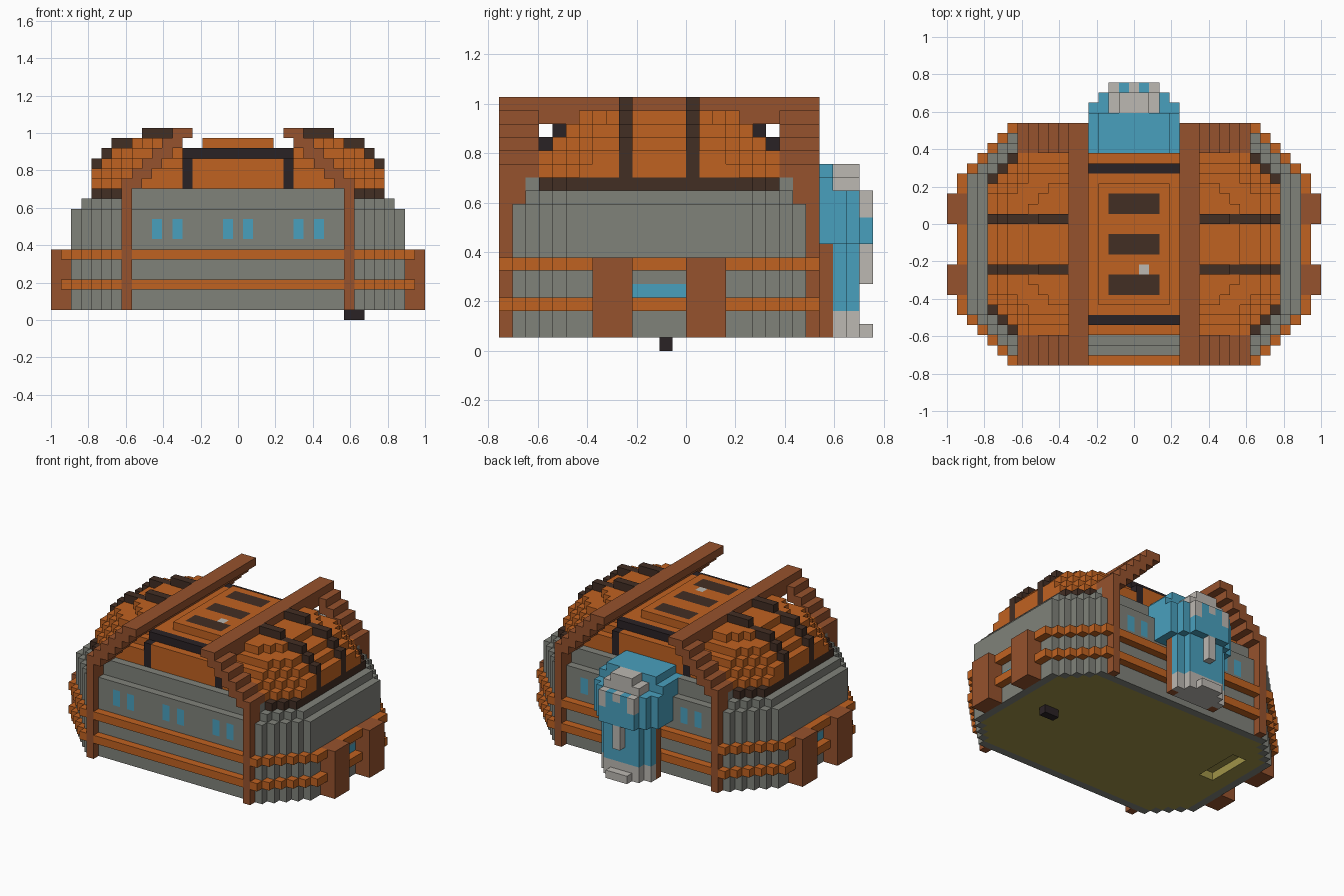
import bpy
import bmesh

cube = bpy.data.objects.get("Cube")
if cube:
    bpy.data.objects.remove(cube, do_unlink=True)

UNIT = 2 / 37          # edge of one block
MID = 11.5             # middle row of the house, front to back
BACK = 23              # last row of the house
blocks = {}            # (column, row, layer) -> part name


def linear(c):
    c /= 255
    return c / 12.92 if c <= 0.04045 else ((c + 0.055) / 1.055) ** 2.4


def material(name, *rgb):
    mat = bpy.data.materials.new(name)
    mat.use_nodes = True
    colour = [linear(c) for c in rgb] + [1]
    mat.diffuse_color = colour
    bsdf = mat.node_tree.nodes["Principled BSDF"]
    bsdf.inputs["Base Color"].default_value = colour
    bsdf.inputs["Roughness"].default_value = 0.9
    return mat


orange = material("orange wood", 192, 98, 33)
brown = material("brown beam", 150, 82, 45)
stone = material("grey stone", 128, 130, 122)
dark = material("dark brown trim", 66, 46, 36)
black = material("black frame", 42, 34, 37)
blue = material("blue", 73, 160, 190)
pale = material("pale grey", 188, 184, 178)
olive = material("olive floor", 160, 148, 72)


def fill(part, xs, ys, zs):
    """Fill inclusive ranges of blocks."""
    for i in range(xs[0], xs[1] + 1):
        for j in range(ys[0], ys[1] + 1):
            for k in range(zs[0], zs[1] + 1):
                blocks[i, j, k] = part


def both(part, xs, ys, zs):
    """Fill a range and its mirror across the centre."""
    fill(part, xs, ys, zs)
    fill(part, (-xs[1], -xs[0]), ys, zs)


def four(part, xs, ys, zs):
    """Fill a range mirrored left to right and front to back."""
    both(part, xs, ys, zs)
    both(part, xs, (BACK - ys[1], BACK - ys[0]), zs)


def octagon(part, a, b, c, zs, inner=0):
    """Fill a stepped octagon: half width a, half depth b, diagonal reach c."""
    for i in range(-a, a + 1):
        for j in range(BACK + 1):
            d = abs(j - MID)
            if abs(i) >= inner and d <= b and abs(i) + d <= c:
                for k in range(zs[0], zs[1] + 1):
                    blocks[i, j, k] = part


# walls: bands first so the stone fills their inside
for layer in (3, 6):
    octagon("wall_band", 17, 11.5, 23.5, (layer, layer))
for a, b, c, low, high in ((16, 10.5, 22.5, 1, 2), (16, 10.5, 22.5, 4, 5),
                           (16, 10.5, 22.5, 7, 10), (15, 9.5, 21.5, 11, 11)):
    octagon("stone_wall", a, b, c, (low, high))
octagon("eave_trim", 14, 9.5, 20.5, (12, 12))
fill("stone_wall", (-11, 11), (2, 21), (12, 12))

# floor with a shallow slot
octagon("floor", 15, 9.5, 21.5, (1, 2))
for i in (-13, -12):
    for j in range(12, 18):
        del blocks[i, j, 1]

# windows
for column in (1, 6, 8):
    four("window", (column, column), (1, 1), (8, 9))
both("window", (16, 16), (10, 13), (4, 4))

# domed roof wings
for layer, a, b, c in ((13, 14, 8.5, 19.5), (14, 14, 8.5, 18.5),
                       (15, 13, 7.5, 17.5), (16, 12, 6.5, 16.5),
                       (17, 10, 5.5, 13.5)):
    octagon("roof_wing", a, b, c, (layer, layer), inner=6)

# middle roof and its black frame
fill("middle_roof", (-5, 5), (3, 20), (13, 15))
fill("middle_roof", (-5, 5), (5, 18), (16, 16))
four("roof_frame", (5, 5), (3, 3), (13, 15))
four("roof_frame", (0, 5), (4, 4), (16, 16))

# raised panel with vents
fill("roof_panel", (-3, 3), (6, 17), (17, 17))
for row in (7, 11, 15):
    fill("roof_vent", (-2, 2), (row, row + 1), (17, 17))
fill("roof_stud", (1, 1), (9, 9), (17, 17))

# stepped ribs over the wings
RIB = ((14, 14, 13, 15), (13, 13, 15, 16), (10, 12, 16, 17), (7, 9, 17, 18))
for row in (9, 14):
    for low, high, bottom, top in RIB:
        both("roof_rib", (low, high), (row, row), (bottom, top))

# posts, stepped arches and ridge beams
four("arch", (11, 11), (0, 0), (1, 10))
four("arch", (11, 11), (0, 1), (11, 12))
for layer in range(13, 19):
    inner = 23 - layer
    four("arch", (inner, inner + 1), (0, 2), (layer, layer))
both("ridge_beam", (6, 6), (0, BACK), (17, 17))
both("ridge_beam", (5, 6), (0, BACK), (18, 18))

# side door pillars
four("side_pillar", (17, 18), (7, 9), (1, 6))

# rear tower
both("tower_post", (2, 3), (24, 24), (1, 7))
fill("tower", (-3, 3), (25, 25), (3, 7))
fill("tower", (-2, 2), (24, 26), (3, 7))
fill("tower", (-4, 4), (21, 25), (8, 11))
fill("tower", (-3, 3), (26, 26), (8, 11))
fill("tower", (-2, 2), (27, 27), (8, 11))
fill("tower", (-4, 4), (21, 24), (12, 12))
fill("tower", (-3, 3), (21, 24), (13, 13))
fill("tower_cap", (-2, 2), (25, 26), (12, 12))
fill("tower_cap", (-1, 1), (25, 26), (13, 13))
both("tower_cap", (2, 2), (27, 27), (10, 11))
fill("tower_cap", (0, 0), (27, 27), (11, 11))
fill("tower_spout", (0, 0), (27, 27), (5, 7))
fill("tower_base", (-3, 3), (25, 25), (1, 2))
fill("tower_base", (-2, 2), (24, 26), (1, 2))
fill("tower_base", (-1, 1), (27, 27), (1, 1))

# small foot under the floor
fill("foot", (11, 12), (12, 12), (0, 0))

COLOURS = {
    "wall_band": orange, "stone_wall": stone, "eave_trim": dark,
    "floor": olive, "window": blue, "roof_wing": orange,
    "middle_roof": orange, "roof_frame": black, "roof_panel": orange,
    "roof_vent": dark, "roof_stud": pale, "roof_rib": dark, "arch": brown,
    "ridge_beam": brown, "side_pillar": brown, "tower_post": brown,
    "tower": blue, "tower_cap": pale, "tower_spout": pale,
    "tower_base": pale, "foot": black,
}


def add_face(bm, cell, axis, side):
    """Add the square of a block that faces along one axis."""
    u, v = (axis + 1) % 3, (axis + 2) % 3
    corners = []
    for du, dv in ((0, 0), (1, 0), (1, 1), (0, 1)):
        p = list(cell)
        p[axis] += side
        p[u] += du
        p[v] += dv
        corners.append(bm.verts.new(((p[0] - 0.5) * UNIT,
                                     (p[1] - 14) * UNIT, p[2] * UNIT)))
    bm.faces.new(corners if side else corners[::-1])


# one mesh per part, keeping only the exposed faces
for part, mat in COLOURS.items():
    bm = bmesh.new()
    for cell, owner in blocks.items():
        if owner != part:
            continue
        for axis in range(3):
            for side in (0, 1):
                near = list(cell)
                near[axis] += 2 * side - 1
                if tuple(near) not in blocks:
                    add_face(bm, cell, axis, side)
    bmesh.ops.remove_doubles(bm, verts=bm.verts, dist=UNIT / 100)
    mesh = bpy.data.meshes.new(part)
    bm.to_mesh(mesh)
    bm.free()
    mesh.materials.append(mat)
    bpy.context.collection.objects.link(bpy.data.objects.new(part, mesh))
